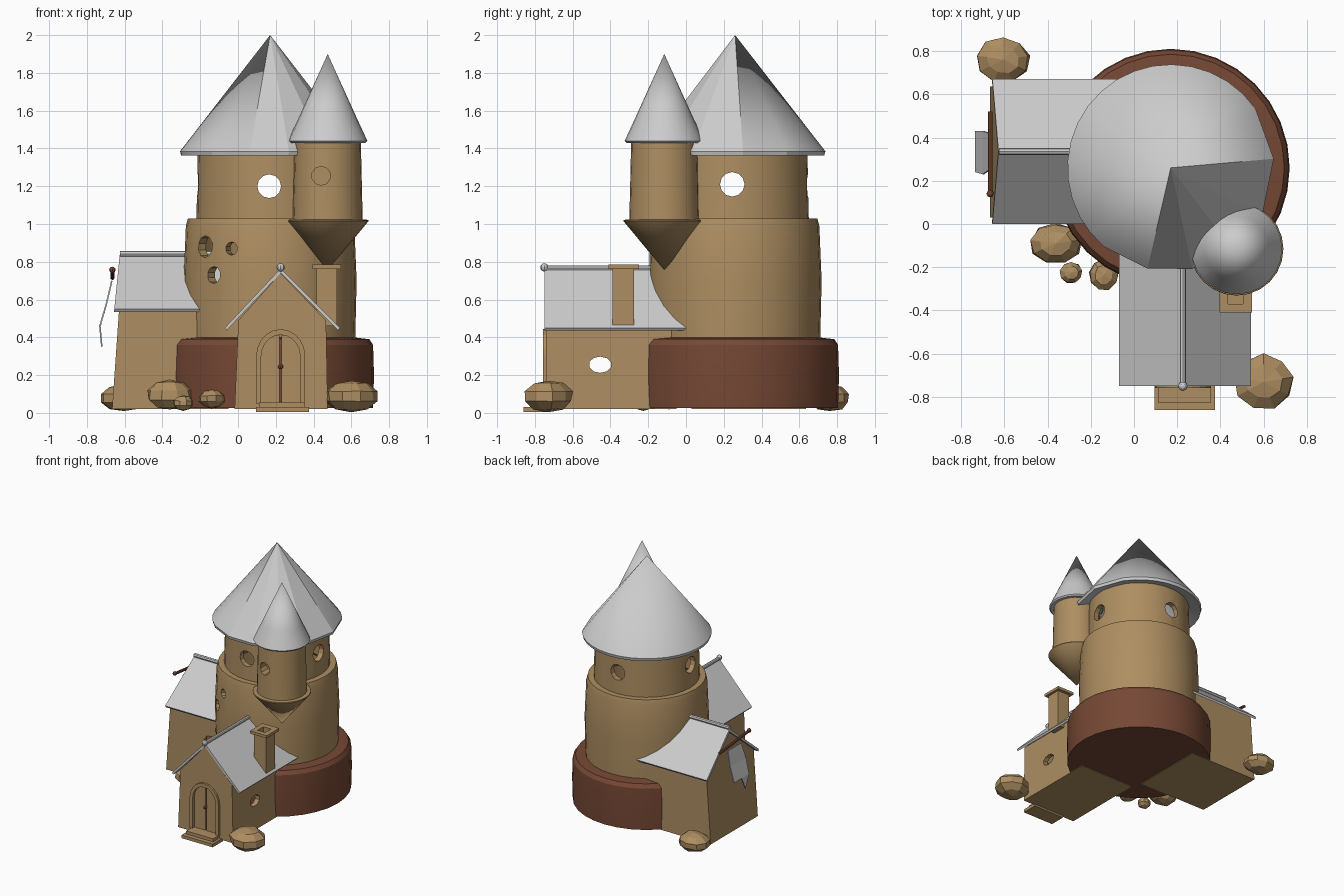
import bpy, bmesh, random
from math import sin, cos, pi, radians
from mathutils import Vector

if "Cube" in bpy.data.objects:
    bpy.data.objects.remove(bpy.data.objects["Cube"])

random.seed(4)


def material(name, rgb):
    m = bpy.data.materials.new(name)
    m.diffuse_color = (*rgb, 1)
    m.use_nodes = True
    m.node_tree.nodes["Principled BSDF"].inputs["Base Color"].default_value = m.diffuse_color
    return m


TAN = material("tan_stone", (0.42, 0.27, 0.12))
BROWN = material("brown_stone", (0.18, 0.065, 0.035))


def finish(bm, name, mat=None, smooth=None):
    bmesh.ops.remove_doubles(bm, verts=bm.verts, dist=1e-5)
    bmesh.ops.recalc_face_normals(bm, faces=bm.faces)
    me = bpy.data.meshes.new(name)
    bm.to_mesh(me)
    bm.free()
    ob = bpy.data.objects.new(name, me)
    bpy.context.collection.objects.link(ob)
    if mat:
        me.materials.append(mat)
    if smooth:
        activate(ob)
        bpy.ops.object.shade_smooth_by_angle(angle=radians(smooth))
    return ob


def activate(ob):
    bpy.ops.object.select_all(action='DESELECT')
    ob.select_set(True)
    bpy.context.view_layer.objects.active = ob


def lathe(name, profile, centre, mat=None, angles=32, closed=False, smooth=17):
    """Spin (radius, z) points round a vertical axis."""
    if isinstance(angles, int):
        angles = [360 * i / angles for i in range(angles)]
    bm = bmesh.new()
    rings = [[bm.verts.new((centre[0] + r * cos(radians(a)), centre[1] + r * sin(radians(a)), z))
              for r, z in profile] for a in angles]
    n = len(profile)
    for i, ring in enumerate(rings):
        nxt = rings[(i + 1) % len(rings)]
        for j in range(n if closed else n - 1):
            k = (j + 1) % n
            bm.faces.new((ring[j], nxt[j], nxt[k], ring[k]))
    return finish(bm, name, mat, smooth)


def prism(name, pts, axis, a, b, mat=None, lean=0):
    """Extrude a flat outline along x or y; lean tilts the first end back with height."""
    def place(p, d):
        return (d, p[0], p[1]) if axis == 'x' else (p[0], d, p[1])
    bm = bmesh.new()
    v0 = [bm.verts.new(place(p, a + lean * p[1])) for p in pts]
    v1 = [bm.verts.new(place(p, b)) for p in pts]
    bm.faces.new(v0)
    bm.faces.new(v1[::-1])
    for i in range(len(pts)):
        j = (i + 1) % len(pts)
        bm.faces.new((v0[i], v0[j], v1[j], v1[i]))
    return finish(bm, name, mat)


def box(name, x0, x1, y0, y1, z0, z1, mat=None):
    return prism(name, [(x0, z0), (x1, z0), (x1, z1), (x0, z1)], 'y', y0, y1, mat)


def rod(name, p, q, r, mat=None, sides=8, scale=(1, 1)):
    p, q = Vector(p), Vector(q)
    bm = bmesh.new()
    bmesh.ops.create_cone(bm, cap_ends=True, segments=sides, radius1=r, radius2=r, depth=(q - p).length)
    rot = (q - p).to_track_quat('Z', 'Y')
    for v in bm.verts:
        v.co = rot @ Vector((v.co.x * scale[0], v.co.y * scale[1], v.co.z)) + (p + q) / 2
    return finish(bm, name, mat)


def ball(name, c, size, mat=None, u=8, v=6, jitter=0):
    bm = bmesh.new()
    bmesh.ops.create_uvsphere(bm, u_segments=u, v_segments=v, radius=1)
    for w in bm.verts:
        k = 1 + random.uniform(-jitter, jitter)
        w.co = Vector((c[i] + w.co[i] * size[i] * k for i in range(3)))
    return finish(bm, name, mat)


def cut(ob, *cutters):
    for c in cutters:
        m = ob.modifiers.new("cut", 'BOOLEAN')
        m.operation, m.solver, m.object = 'DIFFERENCE', 'EXACT', c
        activate(ob)
        bpy.ops.object.modifier_apply(modifier=m.name)
        bpy.data.objects.remove(c)


# Round tower on a thick base
C = (0.17, 0.26)
lathe("tower_base", [(0, .025), (.545, .025), (.55, .2), (.545, .36), (.525, .39), (.44, .40), (0, .40)], C, BROWN)
tower = lathe("tower_wall", [(.45, .36), (.458, .7), (.446, .99), (.435, 1.03), (.39, 1.03), (.382, 1.42),
                             (.345, 1.42), (.345, 1.0), (.40, .95), (.40, .36)], C, TAN, closed=True)
cut(tower, rod("cutter", (.165, -.4, 1.2), (.165, .9, 1.2), .063, sides=12),
    rod("cutter", (-.5, .245, 1.21), (.9, .245, 1.21), .065, sides=12))
for hx, hz, hr in ((-.175, .88, .058), (-.125, .73, .045), (-.035, .87, .035)):
    hy = C[1] - (.45 ** 2 - (hx - C[0]) ** 2) ** .5
    d = (Vector((hx, hy, hz)) - Vector((*C, hz))).normalized() * .12
    h = Vector((hx, hy, hz))
    cut(tower, rod("cutter", h - d, h + d, hr, sides=10))

# Main roof: fine at the back, broad flat facets at the front
angles = [35 + 195 * i / 18 for i in range(19)] + [257, 282, 307, 332, 5]
lathe("tower_roof", [(0, 2.0), (.478, 1.385), (.472, 1.362), (.375, 1.39), (0, 1.95)], C, angles=angles)

# Corner turret
T = (.475, -.115)
turret = lathe("turret_wall", [(0, .755), (.216, 1.015), (.214, 1.022), (.185, 1.025), (.175, 1.45), (0, 1.45)], T, TAN, 24)
cut(turret, rod("cutter", (.44, -.4, 1.255), (.44, -.2, 1.255), .05, sides=10))
lathe("turret_roof", [(0, 1.9), (.15, 1.57), (.21, 1.44), (.2, 1.43), (0, 1.45)], T, angles=24)

# Entrance house
porch = prism("entrance_house", [(-.018, .02), (.475, .02), (.466, .49), (.225, .74), (.002, .49)], 'y', -.742, -.05, TAN)
MID = .226


def arch(w, base=.05, spring=.3):
    return ([(MID - w, base)] + [(MID - w * cos(pi * i / 10), spring + 1.1 * w * sin(pi * i / 10)) for i in range(11)]
            + [(MID + w, base)])


cut(porch, prism("cutter", [(.022, .06), (.435, .06), (.43, .47), (.225, .69), (.035, .47)], 'y', -.70, -.09),
    prism("cutter", arch(.115), 'y', -.9, -.65),
    rod("cutter", (-.2, -.455, .255), (.7, -.455, .255), .06, sides=10, scale=(1, .72)))
ROOF = [(-.07, .45), (.226, .765), (.54, .45), (.53, .437), (.226, .74), (-.06, .437)]
prism("entrance_roof", ROOF, 'y', -.748, 0)
rod("entrance_ridge", (MID, -.75, .767), (MID, 0, .767), .014)
ball("ridge_finial", (MID, -.75, .77), (.022,) * 3)
prism("door_frame", arch(.13) + arch(.103)[::-1], 'y', -.758, -.70, TAN)
half = arch(.104)
for side in (-1, 1):
    leaf = [(MID + side * abs(x - MID), z) for x, z in half[:6]]
    leaf += [(MID + side * .005, .41), (MID + side * .005, .05)]
    prism("door_leaf", leaf, 'y', -.735, -.715, TAN)
ball("door_knob", (MID, -.742, .245), (.014,) * 3, BROWN)
box("lower_step", .095, .375, -.86, -.73, .005, .03, TAN)
box("upper_step", .112, .355, -.825, -.73, .03, .055, TAN)

# Chimney
chimney = box("chimney", .415, .525, -.39, -.275, .46, .77, TAN)
cap = box("chimney_cap", .395, .545, -.41, -.25, .763, .785, TAN)
for part in (chimney, cap):
    cut(part, box("cutter", .435, .505, -.37, -.295, .6, .9))

# Side house with leaning gable
prism("side_house", [(.03, .02), (.635, .02), (.635, .56), (.333, .81), (.03, .56)], 'x', -.668, -.05, TAN, lean=.07)
prism("side_roof", [(0, .55), (.335, .835), (.67, .55), (.66, .535), (.335, .81), (.01, .535)], 'x', -.71, .02, lean=.1)
rod("side_ridge", (-.625, .335, .842), (-.1, .335, .842), .016)

# Banner on a pole
rod("banner_pole", (-.665, .14, .755), (-.665, .52, .715), .011, BROWN)
ball("pole_knob", (-.665, .14, .757), (.017,) * 3, BROWN)
bm = bmesh.new()
rows = [(-.672, .70, .25, .42), (-.70, .58, .23, .43), (-.735, .46, .24, .43)]
grid = [[bm.verts.new((x, y, z)) for y in (a, (a + b) / 2, b)] for x, z, a, b in rows]
for up, low in zip(grid, grid[1:]):
    for i in range(2):
        bm.faces.new((up[i], up[i + 1], low[i + 1], low[i]))
tip = bm.verts.new((-.725, .27, .35))
bm.faces.new((grid[2][0], grid[2][1], tip))
banner = finish(bm, "banner")
banner.modifiers.new("thickness", 'SOLIDIFY').thickness = .008

# Boulders round the foot
for x, y, z, rx, ry, rz in ((-.605, .76, .078, .127, .108, .07), (-.362, -.09, .095, .125, .095, .08),
                            (-.29, -.225, .052, .055, .052, .04), (-.14, -.235, .075, .07, .075, .05),
                            (.6, -.73, .088, .142, .132, .083)):
    ball("boulder", (x, y, z), (rx, ry, rz), TAN, 9, 5, .06)
